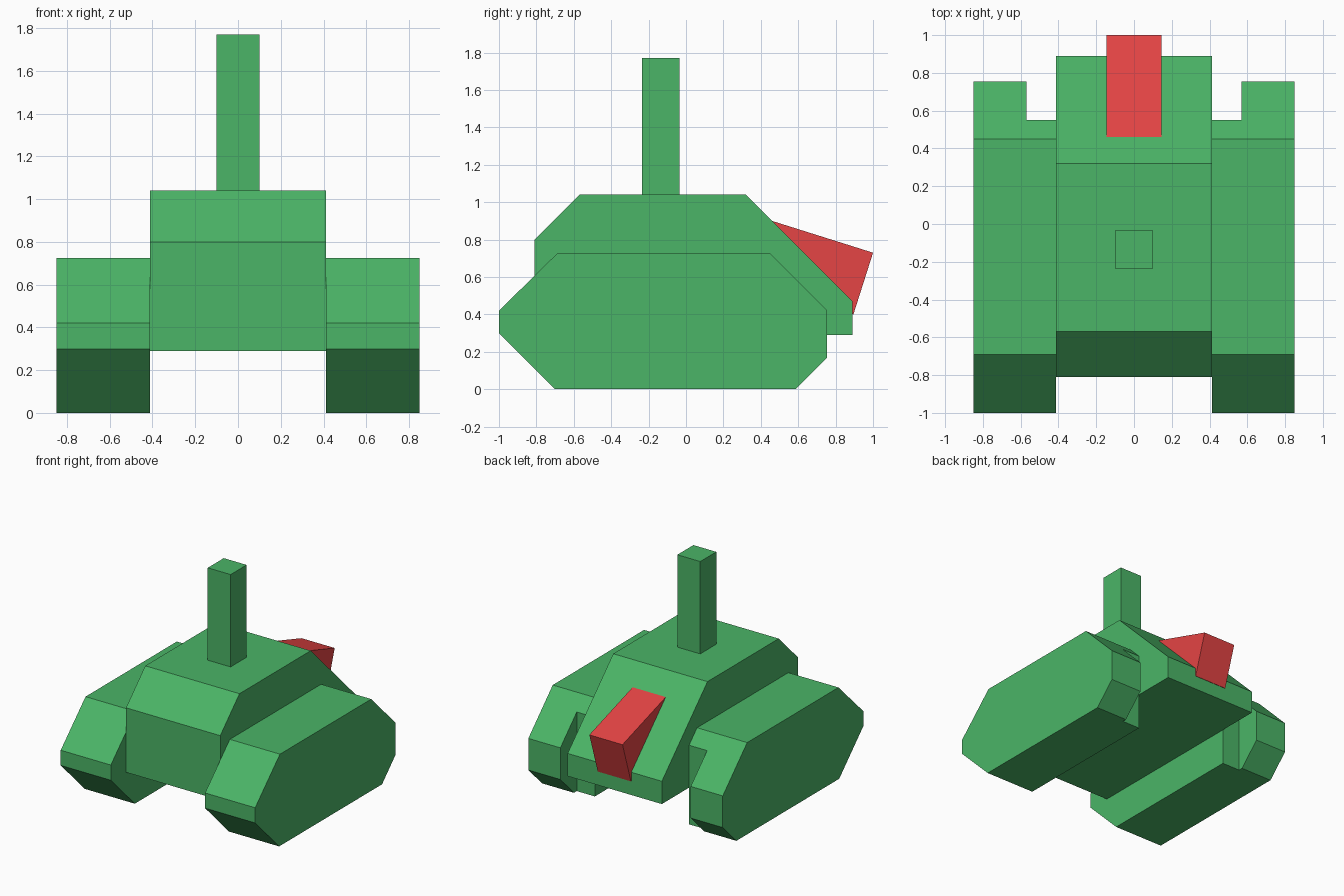
import bpy
import bmesh

cube = bpy.data.objects.get("Cube")
if cube:
    bpy.data.objects.remove(cube, do_unlink=True)


def material(name, colour):
    mat = bpy.data.materials.new(name)
    mat.use_nodes = True
    mat.diffuse_color = colour
    mat.node_tree.nodes["Principled BSDF"].inputs["Base Color"].default_value = colour
    return mat


green = material("leaf green", (0.07, 0.46, 0.135, 1))
red = material("bright red", (0.78, 0.058, 0.058, 1))


def prism(name, profile, x0, x1, mat):
    """Extrude a (y, z) side profile from x0 to x1."""
    bm = bmesh.new()
    face = bm.faces.new([bm.verts.new((x0, y, z)) for y, z in profile])
    result = bmesh.ops.extrude_face_region(bm, geom=[face])
    verts = [v for v in result["geom"] if isinstance(v, bmesh.types.BMVert)]
    bmesh.ops.translate(bm, verts=verts, vec=(x1 - x0, 0, 0))
    bmesh.ops.recalc_face_normals(bm, faces=bm.faces)
    mesh = bpy.data.meshes.new(name)
    bm.to_mesh(mesh)
    bm.free()
    mesh.materials.append(mat)
    obj = bpy.data.objects.new(name, mesh)
    bpy.context.collection.objects.link(obj)
    return obj


def rect(y0, y1, z0, z1):
    return [(y0, z0), (y1, z0), (y1, z1), (y0, z1)]


HULL = 0.412

# Central hull with sloped front and long sloped back
prism("hull", [(-0.81, 0.29), (-0.81, 0.8), (-0.57, 1.04),
               (0.32, 1.04), (0.89, 0.47), (0.89, 0.29)], -HULL, HULL, green)

# Upright mast
prism("mast", rect(-0.235, -0.035, 1.03, 1.77), -0.1, 0.1, green)

# Tilted red block sunk into the back slope
prism("rear_block", [(0.46, 0.9), (1.0, 0.73), (0.895, 0.4), (0.355, 0.57)],
      -0.145, 0.145, red)

# Side pods, notched at the inner back corner and mirrored
pods = prism("side_pods", [(-0.7, 0), (-1, 0.3), (-1, 0.42), (-0.69, 0.725),
                           (0.45, 0.725), (0.755, 0.42), (0.755, 0.17), (0.585, 0)],
             HULL, 0.85, green)
cutter = prism("notch_cutter", rect(0.55, 0.9, -0.1, 0.9), 0.3, 0.57, green)
cutter.hide_render = True
cutter.hide_viewport = True
notch = pods.modifiers.new("notch", "BOOLEAN")
notch.operation = "DIFFERENCE"
notch.object = cutter
pods.modifiers.new("mirror", "MIRROR").use_mirror_merge = False
